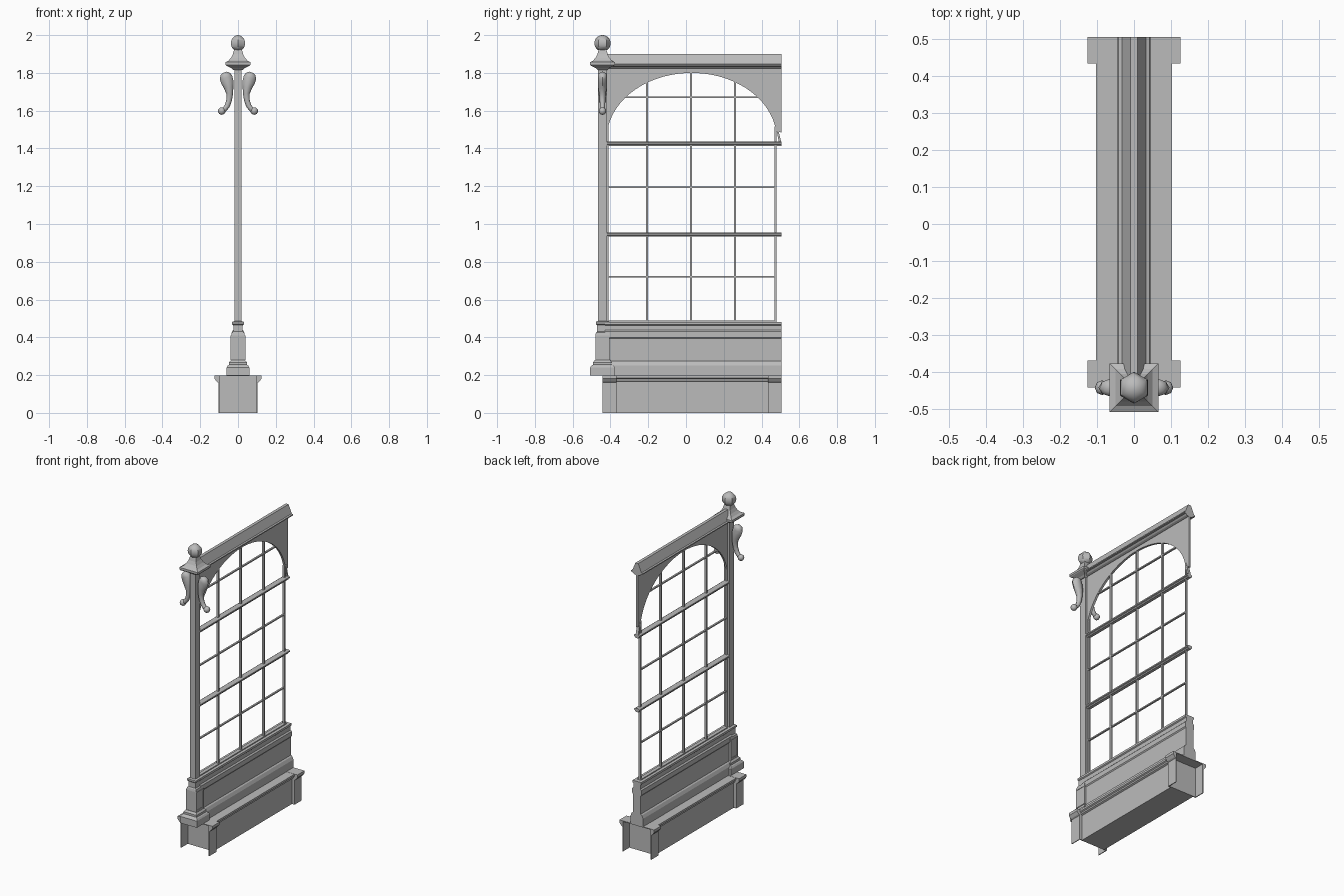
import bpy, bmesh, math

cube = bpy.data.objects.get("Cube")
if cube:
    bpy.data.objects.remove(cube)

grey = bpy.data.materials.new("painted_grey")
grey.use_nodes = True
grey.diffuse_color = (0.5, 0.5, 0.5, 1)
grey.node_tree.nodes["Principled BSDF"].inputs["Base Color"].default_value = (0.5, 0.5, 0.5, 1)

POST_Y = -0.442
BACK = 0.505
ARCH_Y, ARCH_Z, ARCH_A, ARCH_B = 0.03, 1.45, 0.45, 0.35


def finish(name, bm, smooth=False):
    bmesh.ops.recalc_face_normals(bm, faces=bm.faces[:])
    mesh = bpy.data.meshes.new(name)
    bm.to_mesh(mesh)
    bm.free()
    mesh.materials.append(grey)
    ob = bpy.data.objects.new(name, mesh)
    bpy.context.collection.objects.link(ob)
    if smooth:
        bpy.ops.object.select_all(action='DESELECT')
        ob.select_set(True)
        bpy.context.view_layer.objects.active = ob
        bpy.ops.object.shade_smooth_by_angle(angle=math.radians(50))
    return ob


def prism(name, pts, a, b, axis="y"):
    """Extrude a flat outline from a to b, along y (outline x,z) or x (outline y,z)."""
    bm = bmesh.new()
    place = (lambda p, d: (p[0], d, p[1])) if axis == "y" else (lambda p, d: (d, p[0], p[1]))
    face = bm.faces.new([bm.verts.new(place(p, a)) for p in pts])
    new = bmesh.ops.extrude_face_region(bm, geom=[face])["geom"]
    shift = (0, b - a, 0) if axis == "y" else (b - a, 0, 0)
    bmesh.ops.translate(bm, vec=shift, verts=[v for v in new if isinstance(v, bmesh.types.BMVert)])
    return finish(name, bm)


def both(half):
    """Mirror a half profile across x = 0."""
    return half + [(-x, z) for x, z in reversed(half)]


def box(name, hx, y0, y1, z0, z1):
    return prism(name, [(-hx, z0), (hx, z0), (hx, z1), (-hx, z1)], y0, y1)


def loft(name, sections, cy=POST_Y):
    """Stack of rectangles (half x, half y, z)."""
    bm = bmesh.new()
    rings = [[bm.verts.new((sx * hx, cy + sy * hy, z))
              for sx, sy in ((-1, -1), (1, -1), (1, 1), (-1, 1))] for hx, hy, z in sections]
    for lo, hi in zip(rings, rings[1:]):
        for i in range(4):
            bm.faces.new((lo[i], lo[(i + 1) % 4], hi[(i + 1) % 4], hi[i]))
    bm.faces.new(rings[0])
    bm.faces.new(rings[-1])
    return finish(name, bm)


def ball(name, centre, r, segments, rings):
    bm = bmesh.new()
    bmesh.ops.create_uvsphere(bm, u_segments=segments, v_segments=rings, radius=r)
    bmesh.ops.translate(bm, vec=centre, verts=bm.verts[:])
    return finish(name, bm, True)


# Masonry base: recessed body with a moulded top
prism("base_body", both([(0.085, 0), (0.085, 0.165), (0.095, 0.17),
                         (0.095, 0.18), (0.103, 0.185), (0.103, 0.198)]), -0.37, 0.435)

# Half piers at both ends, open towards the neighbouring bay
pier = both([(0.099, 0), (0.104, 0), (0.104, 0.16), (0.112, 0.165), (0.125, 0.182), (0.125, 0.199)])
pier.insert(len(pier), (-0.099, 0.194))
pier.append((0.099, 0.194))
for name, y0, y1 in (("front_pier", POST_Y, -0.368), ("back_pier", 0.433, BACK)):
    prism(name, pier, y0, y1)
box("front_end_wall", 0.103, -0.374, -0.368, 0, 0.196)
box("back_end_wall", 0.103, 0.433, 0.439, 0, 0.196)

# Low wall with skirting, band and sill
prism("low_wall", both([(0.045, 0.197), (0.045, 0.25), (0.036, 0.27), (0.028, 0.276),
                        (0.028, 0.393), (0.033, 0.4), (0.033, 0.43), (0.025, 0.438),
                        (0.025, 0.463), (0.031, 0.468), (0.031, 0.482)]), -0.43, BACK)

# Post: plinth, pedestal, neck and shaft
loft("post_plinth", [(0.06, 0.066, 0.197), (0.06, 0.066, 0.24), (0.054, 0.058, 0.25),
                     (0.047, 0.05, 0.255), (0.047, 0.05, 0.268), (0.037, 0.04, 0.28)])
loft("post_pedestal", [(0.036, 0.038, 0.275), (0.036, 0.038, 0.41), (0.033, 0.035, 0.425),
                       (0.025, 0.03, 0.43), (0.025, 0.03, 0.465), (0.031, 0.035, 0.47),
                       (0.031, 0.035, 0.482), (0.02, 0.024, 0.486)])
loft("post_shaft", [(0.019, 0.024, 0.48), (0.019, 0.024, 1.83)])

# Raised borders that frame the pedestal panels
for s in (-1, 1):
    for z0, z1 in ((0.28, 0.292), (0.398, 0.41)):
        prism("pedestal_border", [(-0.48, z0), (-0.404, z0), (-0.404, z1), (-0.48, z1)],
              s * 0.035, s * 0.039, "x")
    for y in (-0.48, -0.412):
        prism("pedestal_stile", [(y, 0.28), (y + 0.008, 0.28), (y + 0.008, 0.41), (y, 0.41)],
              s * 0.035, s * 0.039, "x")

# Capital with a concave spire and a ball finial
loft("post_capital", [(r, r, z) for r, z in (
    (0.024, 1.815), (0.035, 1.825), (0.062, 1.838), (0.066, 1.843), (0.066, 1.857),
    (0.05, 1.865), (0.037, 1.88), (0.027, 1.9), (0.02, 1.925))])
ball("finial_ball", (0, POST_Y, 1.957), 0.043, 6, 16)

# Scroll brackets on both sides of the post
scroll = [(0.07, 1.803, 0.012), (0.067, 1.793, 0.026), (0.063, 1.775, 0.034),
          (0.056, 1.75, 0.033), (0.049, 1.722, 0.025), (0.044, 1.69, 0.018),
          (0.047, 1.655, 0.015), (0.057, 1.625, 0.014), (0.072, 1.606, 0.013),
          (0.09, 1.598, 0.011)]
for s, side in ((1, "left"), (-1, "right")):
    bm = bmesh.new()
    rings = []
    for i, (x, z, r) in enumerate(scroll):
        x0, z0, _ = scroll[max(i - 1, 0)]
        x1, z1, _ = scroll[min(i + 1, len(scroll) - 1)]
        n = math.hypot(x1 - x0, z1 - z0)
        nx, nz = (z0 - z1) / n, (x1 - x0) / n
        ring = []
        for k in range(8):
            a = math.tau * k / 8
            c = r * math.cos(a)
            ring.append(bm.verts.new((s * (x + nx * c), POST_Y + min(r, 0.023) * math.sin(a), z + nz * c)))
        rings.append(ring)
    for lo, hi in zip(rings, rings[1:]):
        for k in range(8):
            bm.faces.new((lo[k], lo[(k + 1) % 8], hi[(k + 1) % 8], hi[k]))
    bm.faces.new(rings[0])
    bm.faces.new(rings[-1])
    finish(side + "_scroll", bm, True)
    ball(side + "_scroll_ball", (s * 0.086, POST_Y, 1.598), 0.02, 8, 8)


def arch_z(y):
    return ARCH_Z + ARCH_B * math.sqrt(max(0, 1 - ((y - ARCH_Y) / ARCH_A) ** 2))


# Glazing bars
for y in (-0.414, -0.207, 0.027, 0.26, 0.474):
    box("upright_bar", 0.007, y - 0.005, y + 0.005, 0.478, arch_z(y) + 0.008)
for z in (0.72, 1.195):
    box("cross_bar", 0.006, -0.42, 0.479, z - 0.004, z + 0.004)
reach = ARCH_A * math.sqrt(1 - ((1.67 - ARCH_Z) / ARCH_B) ** 2) + 0.008
box("upper_cross_bar", 0.006, ARCH_Y - reach, ARCH_Y + reach, 1.666, 1.674)
box("sill_bar", 0.012, -0.42, 0.479, 0.48, 0.488)

# Moulded main rails
for name, z in (("lower_rail", 0.945), ("upper_rail", 1.425)):
    prism(name, both([(0.01, z - 0.012), (0.012, z - 0.005), (0.019, z - 0.002),
                      (0.019, z + 0.006), (0.01, z + 0.011)]), -0.428, BACK)

# Arched spandrel panel
start = math.acos((0.477 - ARCH_Y) / ARCH_A)
arch = [(ARCH_Y + ARCH_A * math.cos(t), ARCH_Z + ARCH_B * math.sin(t))
        for t in (start + (math.pi - start) * i / 32 for i in range(33))]
prism("arch_panel", [(-0.424, 1.835), (BACK, 1.835), (BACK, 1.485)] + arch + [(-0.424, ARCH_Z)],
      -0.007, 0.007, "x")
prism("arch_foot", [(0.476, 1.515), (0.484, 1.515), (BACK, 1.432), (0.492, 1.432)],
      -0.009, 0.009, "x")

# Sloped ridge cap
prism("ridge_cap", both([(0.012, 1.822), (0.022, 1.826), (0.03, 1.834), (0.042, 1.836),
                         (0.042, 1.843), (0.033, 1.846), (0.01, 1.9)]), -0.43, BACK)
